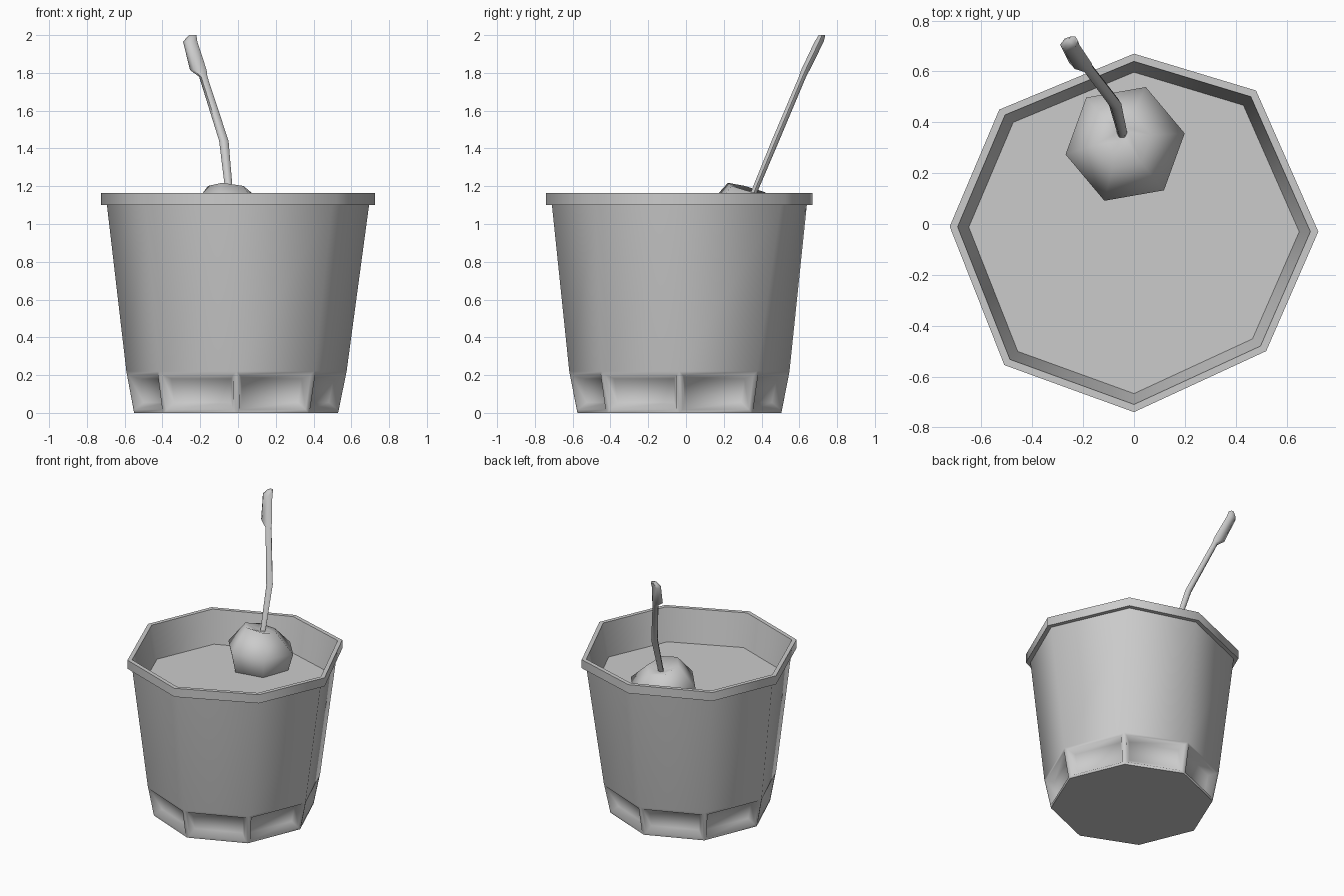
import bpy
import bmesh
from math import sin, cos, radians
from mathutils import Vector

cube = bpy.data.objects.get("Cube")
if cube:
    bpy.data.objects.remove(cube, do_unlink=True)

# One clay-like grey for every part
GREY = (0.6, 0.6, 0.6, 1.0)
mat = bpy.data.materials.new("light_grey")
mat.use_nodes = True
mat.diffuse_color = GREY
mat.node_tree.nodes["Principled BSDF"].inputs["Base Color"].default_value = GREY


def ring(cx, cy, z, rx, ry=None, sides=8, turn=0.0, tilt=(0, 0)):
    """Polygon ring; tilt raises it along x and y."""
    ry = rx if ry is None else ry
    pts = []
    for i in range(sides):
        a = radians(turn + 360 * i / sides)
        dx, dy = rx * cos(a), ry * sin(a)
        pts.append(Vector((cx + dx, cy + dy, z + dx * tilt[0] + dy * tilt[1])))
    return pts


def loft(rings):
    """Closed skin through rings of equal size, capped at both ends."""
    bm = bmesh.new()
    loops = [[bm.verts.new(p) for p in r] for r in rings]
    n = len(loops[0])
    bands = []
    for low, high in zip(loops, loops[1:]):
        bands.append([bm.faces.new((low[i], low[(i + 1) % n], high[(i + 1) % n], high[i]))
                      for i in range(n)])
    bm.faces.new(loops[0][::-1])
    bm.faces.new(loops[-1])
    bmesh.ops.recalc_face_normals(bm, faces=bm.faces)
    return bm, bands


def finish(name, bm, angle):
    mesh = bpy.data.meshes.new(name)
    bm.to_mesh(mesh)
    bm.free()
    mesh.materials.append(mat)
    obj = bpy.data.objects.new(name, mesh)
    bpy.context.collection.objects.link(obj)
    bpy.ops.object.select_all(action="DESELECT")
    obj.select_set(True)
    bpy.context.view_layer.objects.active = obj
    bpy.ops.object.shade_smooth_by_angle(angle=radians(angle))
    return obj


# Slightly uneven octagon of the rim
RIM = [(0.725, -0.03), (0.48, 0.525), (0, 0.67), (-0.53, 0.45),
       (-0.725, -0.01), (-0.51, -0.555), (0, -0.74), (0.52, -0.5)]


def rim_ring(scale, z):
    cy = -0.035
    return [Vector((x * scale, cy + (y - cy) * scale, z)) for x, y in RIM]


# Cup: tapered wall, lip and hollow mouth
bm, bands = loft([
    ring(-0.01, -0.035, 0, 0.54),
    ring(-0.008, -0.035, 0.22, 0.583),
    rim_ring(0.957, 1.1),
    rim_ring(1, 1.1),
    rim_ring(1, 1.163),
    rim_ring(0.957, 1.163),
    rim_ring(0.885, 0.88),
])
# Pressed panels around the foot
foot = bands[0]
bmesh.ops.inset_individual(bm, faces=foot, thickness=0.018, use_even_offset=True)
bmesh.ops.inset_individual(bm, faces=foot, thickness=0.03, depth=-0.045,
                           use_even_offset=True)
finish("cup", bm, 60)

# Flat filling inside the cup
bm, _ = loft([rim_ring(0.889, 0.89), rim_ring(0.9, 0.925)])
finish("filling", bm, 30)

# Cherry: six-sided, leaning, with a dimple for the stem
HEX = {"sides": 6, "turn": 10}
bm, _ = loft([
    ring(-0.035, 0.31, 0.84, 0.12, **HEX),
    ring(-0.035, 0.31, 0.91, 0.2, **HEX),
    ring(-0.035, 0.315, 1.05, 0.238, tilt=(0, -0.1), **HEX),
    ring(-0.045, 0.33, 1.185, 0.115, tilt=(-0.1, -0.27), **HEX),
    ring(-0.05, 0.355, 1.16, 0.03, **HEX),
])
finish("cherry", bm, 80)

# Stem: bent stalk with a thicker tip
STALK = [  # x, y, z, half width, half depth
    (-0.045, 0.335, 1.1, 0.02, 0.02),
    (-0.048, 0.365, 1.18, 0.02, 0.02),
    (-0.075, 0.473, 1.44, 0.025, 0.023),
    (-0.184, 0.617, 1.78, 0.022, 0.022),
    (-0.21, 0.632, 1.815, 0.044, 0.026),
    (-0.253, 0.705, 1.965, 0.038, 0.028),
    (-0.24, 0.72, 2.0, 0.02, 0.02),
]
bm, _ = loft([ring(x, y, z, rx, ry, sides=6) for x, y, z, rx, ry in STALK])
finish("cherry_stem", bm, 60)
